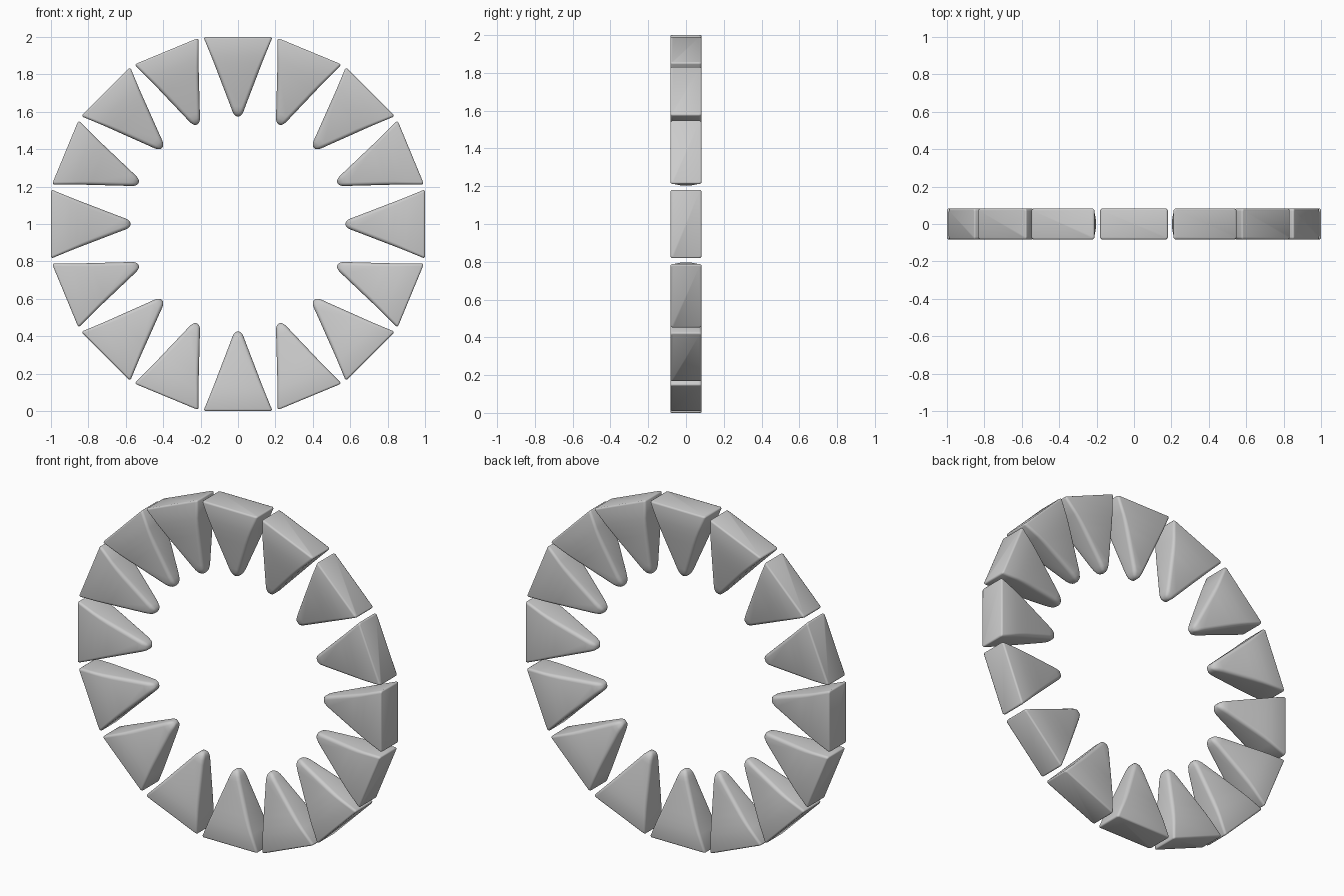
import bpy, bmesh, math

if "Cube" in bpy.data.objects:
    bpy.data.objects.remove(bpy.data.objects["Cube"])

COUNT = 16
# loft stations of one tooth: radius from ring centre, half width, half depth, corner radius
STATIONS = [
    (1.000, 0.174, 0.074, 0.008),
    (0.997, 0.180, 0.081, 0.012),
    (0.990, 0.181, 0.083, 0.014),
    (0.900, 0.144, 0.082, 0.016),
    (0.860, 0.128, 0.079, 0.018),
    (0.810, 0.109, 0.073, 0.020),
    (0.630, 0.040, 0.045, 0.020),
    (0.606, 0.031, 0.040, 0.020),
    (0.588, 0.022, 0.031, 0.016),
    (0.579, 0.013, 0.021, 0.010),
    (0.575, 0.005, 0.009, 0.004),
]


def rounded_rect(hw, hd, rad, steps=4):
    pts = []
    for i, (sx, sy) in enumerate([(1, 1), (-1, 1), (-1, -1), (1, -1)]):
        for k in range(steps + 1):
            a = math.pi / 2 * (i + k / steps)
            pts.append((sx * (hw - rad) + rad * math.cos(a),
                        sy * (hd - rad) + rad * math.sin(a)))
    return pts


# One tapered tooth, flat outside and rounded at the inner tip
bm = bmesh.new()
rings = [[bm.verts.new((x, y, r)) for x, y in rounded_rect(hw, hd, c)]
         for r, hw, hd, c in STATIONS]
for a, b in zip(rings, rings[1:]):
    for i in range(len(a)):
        j = (i + 1) % len(a)
        bm.faces.new((a[i], a[j], b[j], b[i]))
bm.faces.new(rings[0])
bm.faces.new(rings[-1])
bmesh.ops.recalc_face_normals(bm, faces=bm.faces)
for f in bm.faces:
    f.smooth = True
mesh = bpy.data.meshes.new("tooth")
bm.to_mesh(mesh)
bm.free()

# Ring of teeth around the centre at z = 1
for n in range(COUNT):
    ob = bpy.data.objects.new(f"tooth_{n + 1:02d}", mesh)
    ob.location = (0, 0, 1)
    ob.rotation_euler = (0, 2 * math.pi * n / COUNT, 0)
    bpy.context.collection.objects.link(ob)
